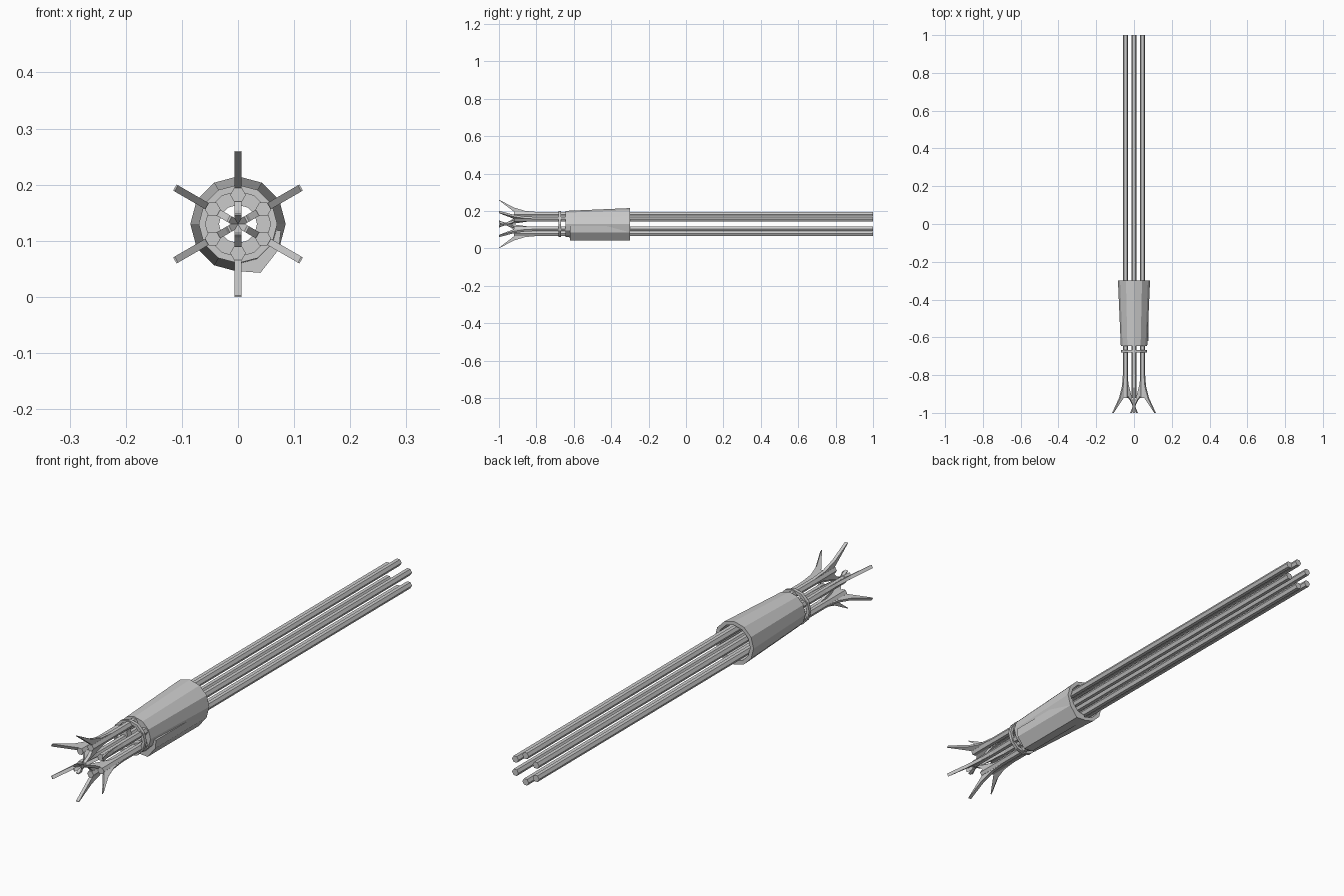
import bpy, bmesh, math
from mathutils import Matrix, Vector

if "Cube" in bpy.data.objects:
    bpy.data.objects.remove(bpy.data.objects["Cube"])

CZ = 0.13  # height of the long axis


def finish(name, bm):
    bmesh.ops.recalc_face_normals(bm, faces=bm.faces)
    me = bpy.data.meshes.new(name)
    bm.to_mesh(me)
    bm.free()
    ob = bpy.data.objects.new(name, me)
    bpy.context.collection.objects.link(ob)
    return ob


def lathe(name, profile, sides):
    """Closed (radius, y) profile turned round the long axis."""
    bm = bmesh.new()
    rings = []
    for i in range(sides):
        a = math.pi / 2 + 2 * math.pi * i / sides
        rings.append([bm.verts.new((r * math.cos(a), y, CZ + r * math.sin(a)))
                      for r, y in profile])
    n = len(profile)
    for i in range(sides):
        p, q = rings[i], rings[(i + 1) % sides]
        for j in range(n):
            k = (j + 1) % n
            bm.faces.new((p[j], p[k], q[k], q[j]))
    return finish(name, bm)


def prism(name, points, offset, matrix=Matrix()):
    """Flat outline pushed along an offset into a solid."""
    bm = bmesh.new()
    a = [bm.verts.new(matrix @ Vector(p)) for p in points]
    b = [bm.verts.new(matrix @ (Vector(p) + Vector(offset))) for p in points]
    bm.faces.new(a)
    bm.faces.new(b[::-1])
    for i in range(len(a)):
        j = (i + 1) % len(a)
        bm.faces.new((a[i], a[j], b[j], b[i]))
    return finish(name, bm)


# six shafts, each with an outward and an inward barb
ROD_R, ROD_D = 0.014, 0.052
hexagon = [(ROD_R * math.cos(i * math.pi / 3), -0.92,
            ROD_D + ROD_R * math.sin(i * math.pi / 3)) for i in range(6)]
outer = [(-0.77, 0.062), (-0.86, 0.070), (-0.92, 0.088), (-1.0, 0.130),
         (-1.0, 0.127), (-0.92, 0.066), (-0.90, 0.055), (-0.78, 0.052)]
inner = [(-0.79, 0.046), (-0.85, 0.036), (-0.92, 0.016), (-1.0, -0.020),
         (-1.0, -0.016), (-0.93, 0.024), (-0.91, 0.043), (-0.80, 0.052)]
W = 0.0125
for i in range(6):
    m = Matrix.Translation((0, 0, CZ)) @ Matrix.Rotation(i * math.pi / 3, 4, 'Y')
    prism(f"shaft_{i + 1}", hexagon, (0, 1.92, 0), m)
    for label, prof in (("outer_barb", outer), ("inner_barb", inner)):
        prism(f"{label}_{i + 1}", [(-W / 2, y, r) for y, r in prof], (W, 0, 0), m)

# tapered sleeve, open at the back and with a holed front wall
lathe("sleeve", [(0.070, -0.645), (0.085, -0.30), (0.070, -0.30),
                 (0.060, -0.62), (0.034, -0.62), (0.034, -0.645)], 12)

# thin binding ring in front of the sleeve
lathe("binding_ring", [(0.070, -0.681), (0.070, -0.668),
                       (0.058, -0.668), (0.058, -0.681)], 12)

# overlapping flap of the wrap, low on the right side
flap = [(0.0765, 0.118), (0.073, 0.085), (0.040, 0.043), (0.0, 0.046),
        (0.0, 0.066), (0.034, 0.074), (0.058, 0.100), (0.062, 0.120)]
prism("sleeve_flap", [(x, -0.62, z) for x, z in flap], (0, 0.32, 0))
